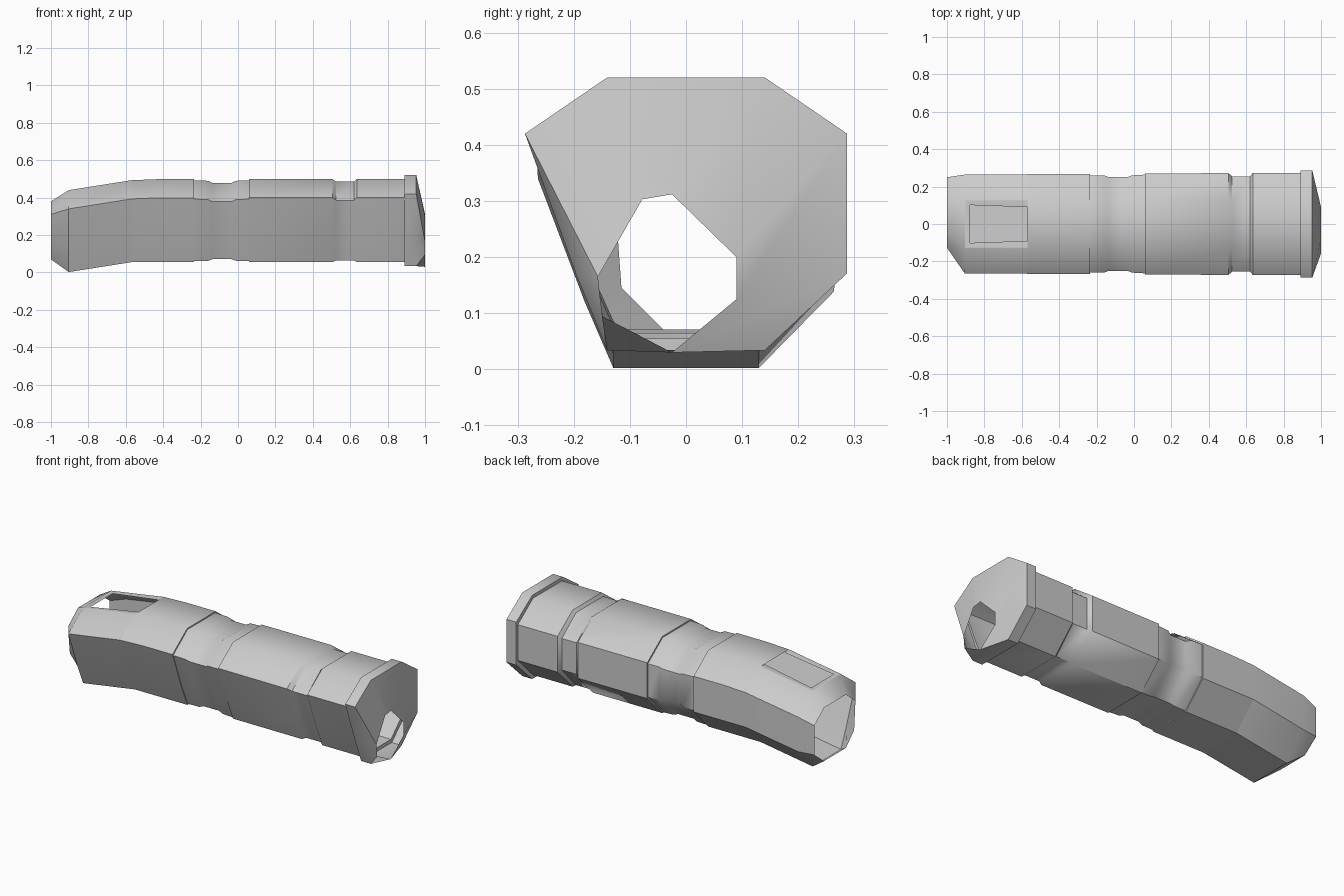
import bpy, bmesh, math

if "Cube" in bpy.data.objects:
    bpy.data.objects.remove(bpy.data.objects["Cube"])


def section(x, w, top, bottom):
    """Lopsided cross-section: octagonal at the back, one long slope at the front."""
    t = w * 0.49
    lo = (-w, top - 0.1)
    k = 0.65                                   # point part-way down the front slope
    mid = (lo[0] + (w - t) * k - 0.004, lo[1] + (bottom - lo[1]) * k)
    pts = [(-t, top), (t, top), (w, top - 0.1), (w, bottom + 0.137),
           (t, bottom), (-t, bottom), mid, lo]
    return [(x, y, z) for y, z in pts]


def shell(name, rings, window=False):
    """Open tube lofted through the rings, with an optional hole in its top panel."""
    bm = bmesh.new()
    loops = [[bm.verts.new(p) for p in r] for r in rings]
    n = len(rings[0])
    panel = None
    for i in range(len(loops) - 1):
        a, b = loops[i], loops[i + 1]
        for j in range(n):
            k = (j + 1) % n
            f = bm.faces.new((a[j], a[k], b[k], b[j]))
            if window and i == 1 and j == 0:
                panel = f
    bmesh.ops.recalc_face_normals(bm, faces=bm.faces[:])
    if panel:
        # Slightly sunk frame around the opening
        bmesh.ops.inset_region(bm, faces=[panel], thickness=0.006)
        bmesh.ops.inset_region(bm, faces=[panel], thickness=0.034, depth=-0.003)
        bmesh.ops.delete(bm, geom=[panel], context='FACES_ONLY')
    me = bpy.data.meshes.new(name)
    bm.to_mesh(me)
    bm.free()
    ob = bpy.data.objects.new(name, me)
    bpy.context.collection.objects.link(ob)
    bpy.ops.object.select_all(action='DESELECT')
    ob.select_set(True)
    bpy.context.view_layer.objects.active = ob
    bpy.ops.object.shade_smooth_by_angle(angle=math.radians(40))
    return ob


def loft(*rows):
    return [section(*r) for r in rows]


# Drooping head: open off-centre nose and a top window
nose = [(-1, y, z) for y, z in
        [(-0.04, 0.38), (0.16, 0.38), (0.25, 0.31), (0.25, 0.14),
         (0.16, 0.07), (-0.04, 0.07), (-0.115, 0.145), (-0.127, 0.31)]]
shell("head_shell", [nose] + loft((-0.905, 0.264, 0.44, 0.002),
                                  (-0.57, 0.266, 0.493, 0.055)), window=True)

# Front barrel
shell("front_barrel", loft((-0.57, 0.266, 0.493, 0.055),
                           (-0.42, 0.266, 0.499, 0.055),
                           (-0.235, 0.266, 0.499, 0.055),
                           (-0.235, 0.26, 0.492, 0.061)))

# Waisted collar
shell("waist_collar", loft((-0.235, 0.26, 0.492, 0.061),
                           (-0.16, 0.26, 0.49, 0.062),
                           (-0.135, 0.25, 0.478, 0.071),
                           (-0.035, 0.25, 0.478, 0.071),
                           (-0.01, 0.26, 0.49, 0.062),
                           (0.06, 0.264, 0.492, 0.06)))

# Rear barrel with a narrow groove
shell("rear_barrel", loft((0.06, 0.264, 0.492, 0.06),
                          (0.06, 0.27, 0.5, 0.055),
                          (0.505, 0.272, 0.5, 0.055),
                          (0.525, 0.254, 0.485, 0.065),
                          (0.62, 0.254, 0.485, 0.065),
                          (0.635, 0.272, 0.5, 0.055),
                          (0.89, 0.272, 0.5, 0.055)))

# Flange, tapering to an uneven opening
mouth = [(1, y, z) for y, z in
         [(-0.078, 0.303), (-0.025, 0.312), (0.09, 0.2), (0.09, 0.125),
          (-0.025, 0.03), (-0.15, 0.095), (-0.154, 0.135), (-0.157, 0.165)]]
shell("end_flange", loft((0.89, 0.272, 0.5, 0.055),
                         (0.89, 0.287, 0.52, 0.034),
                         (0.953, 0.287, 0.52, 0.034)) + [mouth])
